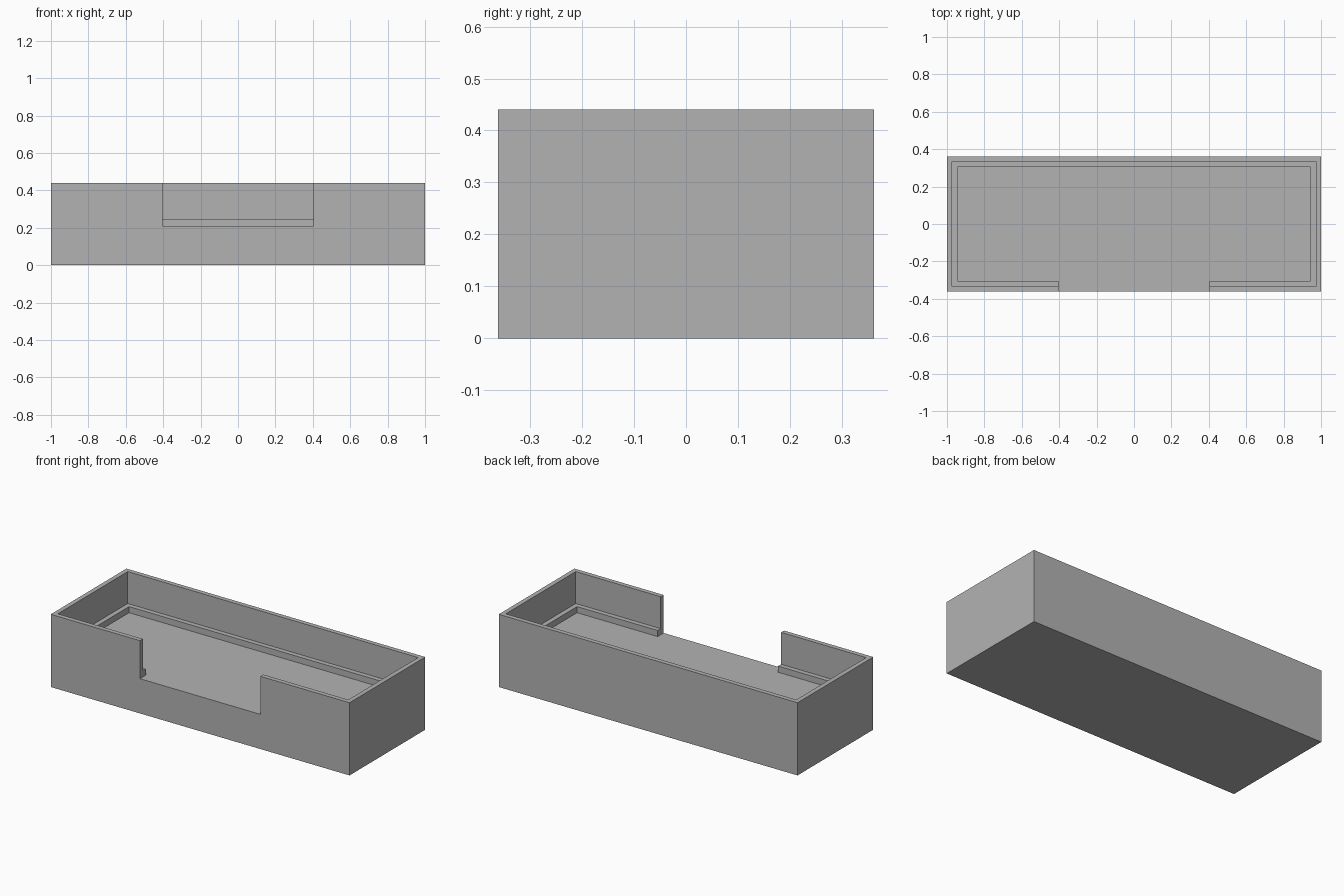
import bpy, bmesh

cube = bpy.data.objects.get("Cube")
if cube:
    bpy.data.objects.remove(cube, do_unlink=True)

HALF_X, HALF_Y, HEIGHT = 1.0, 0.362, 0.44
FLOOR_Z, LEDGE_Z = 0.21, 0.247
WALL, LEDGE = 0.028, 0.057          # inset of wall face and ledge face
NOTCH = 0.403                       # half width of the front opening
ABOVE = HEIGHT + 0.2

grey = bpy.data.materials.new("plain grey")
grey.use_nodes = True
colour = (0.45, 0.45, 0.45, 1)
grey.diffuse_color = colour
grey.node_tree.nodes["Principled BSDF"].inputs["Base Color"].default_value = colour


def prism(name, outline, bottom, top):
    """Extrude a flat outline from bottom to top."""
    bm = bmesh.new()
    face = bm.faces.new([bm.verts.new((x, y, bottom)) for x, y in outline])
    result = bmesh.ops.extrude_face_region(bm, geom=[face])
    for v in result["geom"]:
        if isinstance(v, bmesh.types.BMVert):
            v.co.z = top
    bmesh.ops.recalc_face_normals(bm, faces=bm.faces)
    mesh = bpy.data.meshes.new(name)
    bm.to_mesh(mesh)
    bm.free()
    mesh.materials.append(grey)
    obj = bpy.data.objects.new(name, mesh)
    bpy.context.collection.objects.link(obj)
    return obj


def rectangle(inset):
    x, y = HALF_X - inset, HALF_Y - inset
    return [(-x, -y), (x, -y), (x, y), (-x, y)]


def cut(target, cutter):
    cutter.hide_render = True
    mod = target.modifiers.new(cutter.name, "BOOLEAN")
    mod.operation, mod.solver, mod.object = "DIFFERENCE", "EXACT", cutter
    bpy.context.view_layer.objects.active = target
    bpy.ops.object.modifier_apply(modifier=mod.name)
    bpy.data.objects.remove(cutter, do_unlink=True)


# Solid block that becomes the tray
tray = prism("open_front_tray", rectangle(0), 0, HEIGHT)

# Upper recess, down to the ledge
cut(tray, prism("upper_recess", rectangle(WALL), LEDGE_Z, ABOVE))

# Lower recess together with the front opening, down to the floor
front_left, front_right, back_right, back_left = rectangle(LEDGE)
outside = -HALF_Y - 0.1
opening = [(-NOTCH, front_left[1]), (-NOTCH, outside),
           (NOTCH, outside), (NOTCH, front_left[1])]
floor_outline = [front_left, *opening, front_right, back_right, back_left]
cut(tray, prism("lower_recess_and_opening", floor_outline, FLOOR_Z, ABOVE))
